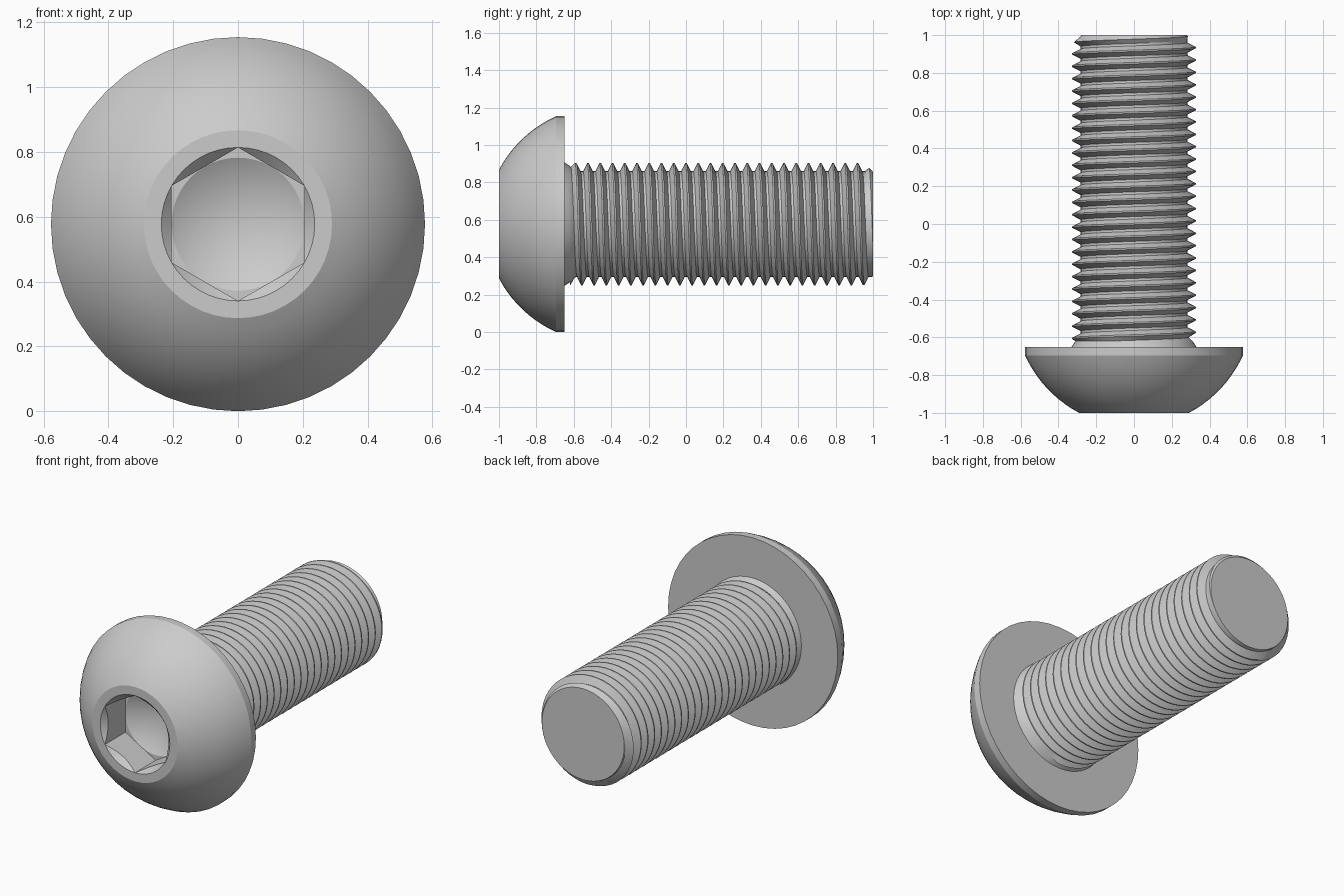
import bpy, bmesh, math

if "Cube" in bpy.data.objects:
    bpy.data.objects.remove(bpy.data.objects["Cube"])

N = 48                      # segments around the axis
R = 0.577                   # head radius, also the height of the axis


def lathe(name, rows, point):
    """Skin a grid around the y axis; point(i, j) gives (y, radius)."""
    bm = bmesh.new()
    grid = []
    for i in range(rows):
        row = []
        for j in range(N + 1):
            y, r = point(i, j)
            a = 2 * math.pi * j / N
            row.append(bm.verts.new((r * math.sin(a), y, R + r * math.cos(a))))
        grid.append(row)
    for a, b in zip(grid, grid[1:]):
        for j in range(N):
            bm.faces.new((a[j], a[j + 1], b[j + 1], b[j]))
    bmesh.ops.remove_doubles(bm, verts=bm.verts, dist=1e-4)
    me = bpy.data.meshes.new(name)
    bm.to_mesh(me)
    bm.free()
    ob = bpy.data.objects.new(name, me)
    bpy.context.collection.objects.link(ob)
    bpy.ops.object.select_all(action='DESELECT')
    ob.select_set(True)
    bpy.context.view_layer.objects.active = ob
    bpy.ops.object.shade_smooth_by_angle(angle=math.radians(25))
    return ob


# Head: hex socket with drilled floor, flat rim, dome, short edge, underside
FLAT = 0.205                          # half the width across the hex flats
CORNER = FLAT / math.cos(math.pi / 6)


def hex_radius(j):
    a = (2 * math.pi * j / N) % (math.pi / 3) - math.pi / 6
    return FLAT / math.cos(a)


def dome(n=10, y0=-1.0, r0=0.29, y1=-0.695, r1=R, sag=0.035):
    # circular arc bulging outward from its chord
    dy, dr = y1 - y0, r1 - r0
    c = math.hypot(dy, dr)
    rad = (c * c / 4 + sag * sag) / (2 * sag)
    half = math.asin(c / 2 / rad)
    pts = []
    for k in range(n + 1):
        t = half * (2 * k / n - 1)
        u = c / 2 + rad * math.sin(t)
        v = rad * math.cos(t) - rad + sag
        pts.append((y0 + (dy * u - dr * v) / c, r0 + (dr * u + dy * v) / c))
    return pts


outer = [(-1.0, CORNER)] + dome() + [(-0.65, R), (-0.65, 0.33)]


def head_point(i, j):
    h = hex_radius(j)
    socket = [(-0.68, 0), (-0.8, FLAT), (-0.8, h), (-1 + (CORNER - h), h)]
    return socket[i] if i < 4 else outer[i - 4]


lathe("button_head", 4 + len(outer), head_point)

# Shank: right-hand helical thread, flared neck and chamfered tip
PITCH, MAJOR, ROOT = 0.0655, 0.327, 0.283
START, END, NECK, TIP = -0.62, 1.0, 0.31, 0.28
PROFILE = [(-0.06, MAJOR), (0.06, MAJOR), (0.40, ROOT), (0.60, ROOT)]
FIRST = -12                           # first turn, before the neck
TURNS = 30
ROWS = 4 * TURNS


def shank_point(i, j):
    if i == 0:
        return -0.65, 0.33
    if i == ROWS + 1:
        return END, 0.0
    turn, k = divmod(i - 1, 4)
    off, r = PROFILE[k]
    y = PITCH * (FIRST + turn + off + j / N)
    if y <= START:
        return START, NECK
    if y >= END:
        return END, TIP
    r = max(r, NECK - (y - START))
    return y, min(r, TIP + END - y)


lathe("threaded_shank", ROWS + 2, shank_point)
